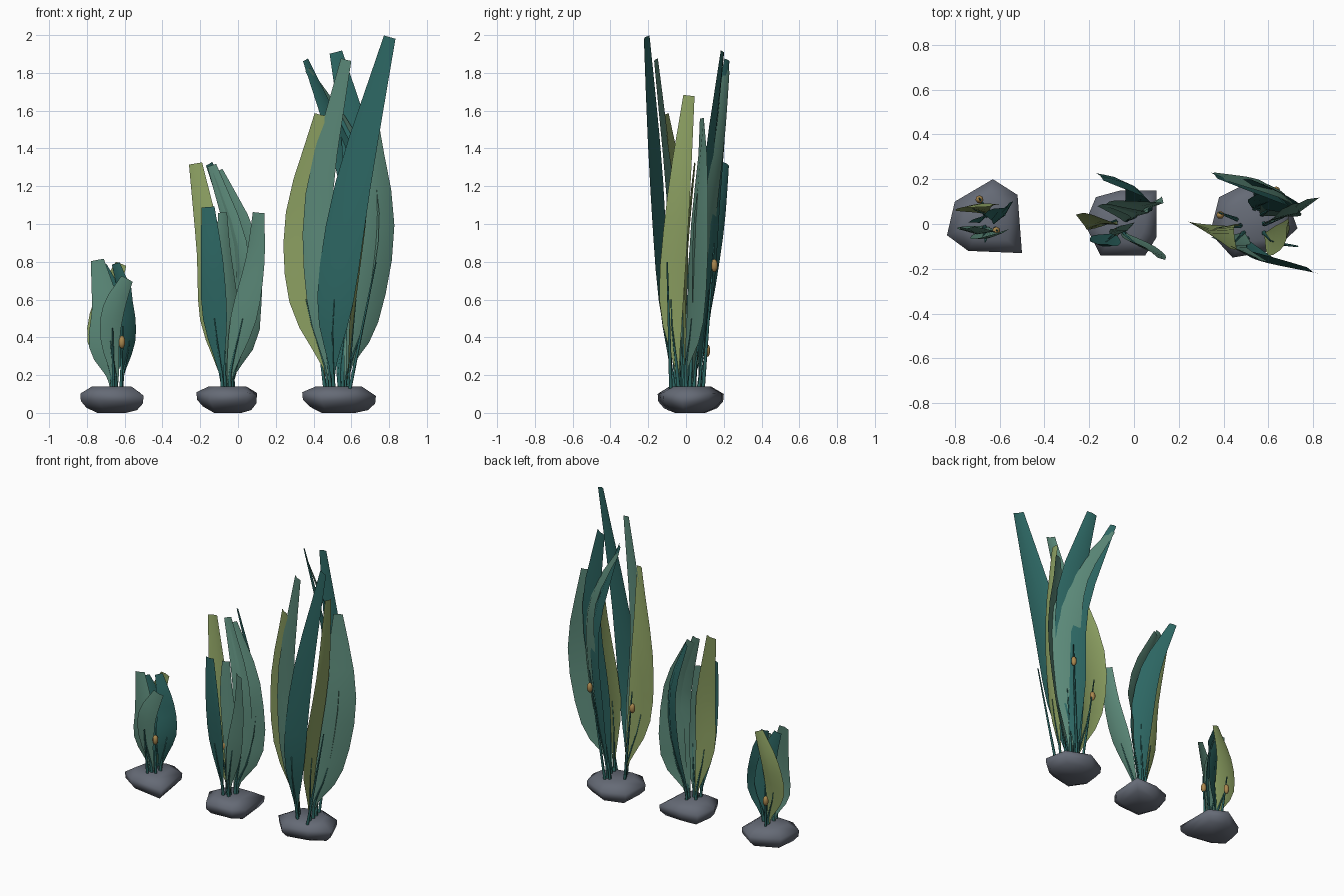
import bpy, bmesh, math
from mathutils import Vector

if "Cube" in bpy.data.objects:
    bpy.data.objects.remove(bpy.data.objects["Cube"])


def material(name, rgb):
    m = bpy.data.materials.new(name)
    m.diffuse_color = (*rgb, 1)
    m.use_nodes = True
    m.node_tree.nodes["Principled BSDF"].inputs["Base Color"].default_value = m.diffuse_color
    return m


MATS = {
    "rock": material("rock grey", (0.13, 0.145, 0.18)),
    "teal": material("deep teal", (0.026, 0.135, 0.125)),
    "sage": material("sage green", (0.105, 0.25, 0.19)),
    "olive": material("olive green", (0.27, 0.36, 0.125)),
    "bulb": material("ochre", (0.40, 0.24, 0.075)),
}


def finish(name, bm, mat, smooth=False):
    me = bpy.data.meshes.new(name)
    bm.to_mesh(me)
    bm.free()
    me.materials.append(MATS[mat])
    for p in me.polygons:
        p.use_smooth = smooth
    ob = bpy.data.objects.new(name, me)
    bpy.context.collection.objects.link(ob)
    return ob


def spline(pts, n):
    """Catmull-Rom through rows of numbers, n samples per span."""
    v = [Vector(p) for p in pts]
    v = [2 * v[0] - v[1]] + v + [2 * v[-1] - v[-2]]
    out = []
    for i in range(1, len(v) - 2):
        a, b, c, d = v[i - 1:i + 3]
        for k in range(n):
            t = k / n
            out.append(0.5 * (2 * b + (c - a) * t + (2 * a - 5 * b + 4 * c - d) * t * t
                              + (3 * b - a - 3 * c + d) * t ** 3))
    return out + [v[-2]]


def tube(name, path, r0, r1, mat="teal", sides=5):
    bm = bmesh.new()
    rings = []
    for i, p in enumerate(path):
        r = r0 + (r1 - r0) * i / (len(path) - 1)
        rings.append([bm.verts.new((p[0] + r * math.cos(math.tau * k / sides),
                                    p[1] + r * math.sin(math.tau * k / sides), p[2]))
                      for k in range(sides)])
    for a, b in zip(rings, rings[1:]):
        for k in range(sides):
            j = (k + 1) % sides
            bm.faces.new((a[k], a[j], b[j], b[k]))
    bm.faces.new(rings[-1])
    finish(name, bm, mat, True)


def blade(name, mat, a0, a1, pts, centre):
    """Folded leaf: rows of x, y, z, width; a0 to a1 turn the width direction."""
    x, y, z, w = pts[0]
    base = (centre[0] + (x - centre[0]) * 0.8, centre[1] + (y - centre[1]) * 0.8, 0.11, 0.018)
    path = spline([base] + pts, 3)
    bm = bmesh.new()
    rows = []
    for i, q in enumerate(path):
        p = q.xyz
        tan = (path[min(i + 1, len(path) - 1)].xyz - path[max(i - 1, 0)].xyz).normalized()
        a = math.radians(a0 + (a1 - a0) * i / (len(path) - 1))
        side = Vector((math.cos(a), math.sin(a), 0))
        side = (side - tan * side.dot(tan)).normalized()
        out = side.cross(tan)
        if out.dot(p - Vector((*centre, p.z))) < 0:
            out = -out
        h = max(q.w, 0.015) / 2
        rows.append([bm.verts.new(p + side * h * s - out * h * 0.22 * abs(s)) for s in (-1, 0, 1)])
    for a, b in zip(rows, rows[1:]):
        for k in (0, 1):
            bm.faces.new((a[k], a[k + 1], b[k + 1], b[k]))
    finish(name, bm, mat, True)
    # stalk that runs on into the midrib
    tube(name + "_stalk", [q.xyz for q in path[:7]], 0.013, 0.002)


def rock(name, outline):
    cx = sum(p[0] for p in outline) / len(outline)
    cy = sum(p[1] for p in outline) / len(outline)
    bm = bmesh.new()
    for z, s in ((0.0, 0.45), (0.025, 0.8), (0.06, 0.98), (0.1, 1.0), (0.14, 0.62)):
        for i, (x, y) in enumerate(outline):
            dz = 0.01 * math.sin(i * 2.3) if 0 < z < 0.14 else 0
            bm.verts.new((cx + (x - cx) * s, cy + (y - cy) * s, z + dz))
    bmesh.ops.convex_hull(bm, input=bm.verts[:])
    finish(name, bm, "rock", True)


def sprig(name, base, tip, bulb=None):
    """Thin shoot, with an optional float bulb."""
    tube(name, [Vector(base).lerp(Vector(tip), t / 3) for t in range(4)], 0.010, 0.004)
    if bulb:
        bm = bmesh.new()
        bmesh.ops.create_uvsphere(bm, u_segments=7, v_segments=5, radius=1)
        for v in bm.verts:
            v.co = Vector((v.co.x * 0.019, v.co.y * 0.019, v.co.z * 0.035)) + Vector(bulb)
        finish(name + "_bulb", bm, "bulb", True)


# rocks
rock("small_rock", [(-.63, .2), (-.52, .13), (-.5, -.13), (-.74, -.12), (-.835, -.05), (-.8, .1)])
rock("medium_rock", [(-.15, -.14), (.05, -.14), (.1, -.06), (.1, .15), (-.06, .15), (-.17, .12), (-.22, .0)])
rock("large_rock", [(.44, -.15), (.62, -.12), (.73, -.02), (.68, .12), (.52, .19), (.38, .12), (.34, -.04)])

# blades: colour, start angle, end angle, waypoints (x, y, z, width)
LARGE = [
    ("olive", 20, -25, [(.46, -.01, .25, .03), (.36, -.02, .6, .18), (.345, -.04, 1.05, .2), (.43, -.11, 1.58, .06)]),
    ("olive", 75, 85, [(.59, -.05, .25, .03), (.625, -.08, .6, .13), (.69, -.04, 1.15, .12), (.69, .015, 1.68, .06)]),
    ("teal", -5, -25, [(.50, -.08, .25, .04), (.51, -.14, .6, .2), (.60, -.175, 1.2, .2), (.80, -.215, 1.99, .07)]),
    ("sage", 35, 20, [(.59, .0, .25, .04), (.67, .03, .5, .19), (.735, .05, 1.0, .225), (.71, .09, 1.56, .06)]),
    ("sage", -30, -40, [(.58, .05, .25, .04), (.64, .09, .6, .15), (.68, .12, 1.05, .2), (.61, .17, 1.42, .13), (.37, .22, 1.82, .04)]),
    ("teal", -25, -40, [(.56, .08, .25, .04), (.61, .12, .65, .16), (.62, .15, 1.2, .17), (.36, .22, 1.87, .04)]),
    ("teal", -20, -15, [(.54, .08, .25, .04), (.60, .10, .7, .18), (.65, .14, 1.3, .18), (.52, .2, 1.91, .07)]),
    ("sage", 0, -20, [(.48, -.05, .25, .04), (.44, -.09, .6, .16), (.425, -.1, 1.15, .15), (.57, -.165, 1.87, .06)]),
]
MEDIUM = [
    ("olive", 20, 0, [(-.09, .01, .22, .03), (-.14, .0, .5, .13), (-.15, .01, .85, .14), (-.225, .05, 1.32, .07)]),
    ("teal", -15, -10, [(-.09, -.05, .22, .03), (-.125, -.08, .5, .13), (-.14, -.1, .8, .12), (-.16, -.09, 1.09, .07)]),
    ("sage", 0, -30, [(-.04, -.05, .22, .04), (.025, -.1, .5, .14), (.085, -.13, .8, .11), (.105, -.15, 1.06, .07)]),
    ("teal", -25, -40, [(-.03, .05, .22, .04), (.03, .11, .55, .14), (.0, .17, .95, .13), (-.15, .215, 1.32, .05)]),
    ("sage", 40, 20, [(-.02, .03, .22, .04), (.055, .06, .45, .16), (.035, .08, .9, .14), (-.11, .1, 1.28, .06)]),
    ("sage", 40, 10, [(-.03, .02, .22, .03), (.01, .03, .5, .11), (-.01, .05, .9, .11), (-.14, .09, 1.31, .05)]),
    ("sage", 50, 20, [(-.05, -.02, .22, .03), (-.03, -.03, .5, .1), (-.07, -.03, .85, .08), (-.08, -.02, 1.06, .05)]),
]
SMALL = [
    ("sage", -10, 0, [(-.67, -.02, .2, .06), (-.71, -.04, .35, .16), (-.70, -.045, .55, .15), (-.745, -.02, .81, .07)]),
    ("sage", 0, 20, [(-.65, -.03, .2, .04), (-.675, -.055, .38, .1), (-.655, -.065, .55, .12), (-.585, -.04, .71, .07)]),
    ("olive", -20, 10, [(-.67, .05, .2, .05), (-.72, .07, .38, .15), (-.70, .09, .58, .13), (-.62, .09, .79, .06)]),
    ("teal", 70, 30, [(-.61, .03, .2, .04), (-.575, .04, .38, .13), (-.59, .05, .58, .11), (-.65, .06, .79, .05)]),
    ("teal", 40, 20, [(-.66, .04, .2, .04), (-.64, .05, .4, .13), (-.66, .04, .6, .11), (-.72, .02, .78, .05)]),
]
for label, blades, centre in (("large", LARGE, (.54, .01)), ("medium", MEDIUM, (-.05, .01)),
                              ("small", SMALL, (-.65, .02))):
    for i, (mat, a0, a1, pts) in enumerate(blades):
        blade(f"{label}_blade_{i + 1}", mat, a0, a1, pts, centre)

# shoots and float bulbs
sprig("small_front_shoot", (-.66, -.05, .12), (-.665, -.08, .45))
sprig("small_right_shoot", (-.62, -.02, .12), (-.61, -.03, .46), (-.615, -.03, .375))
sprig("small_back_shoot", (-.67, .08, .12), (-.69, .115, .42), (-.69, .11, .33))
sprig("medium_shoot", (-.07, -.02, .12), (-.075, -.03, .6), (-.08, -.035, .485))
sprig("large_left_shoot", (.46, .02, .12), (.38, .05, .78), (.385, .04, .66))
sprig("large_right_shoot", (.59, -.08, .12), (.73, -.10, .8))
sprig("large_back_shoot", (.56, .09, .12), (.64, .15, .9), (.635, .15, .78))
